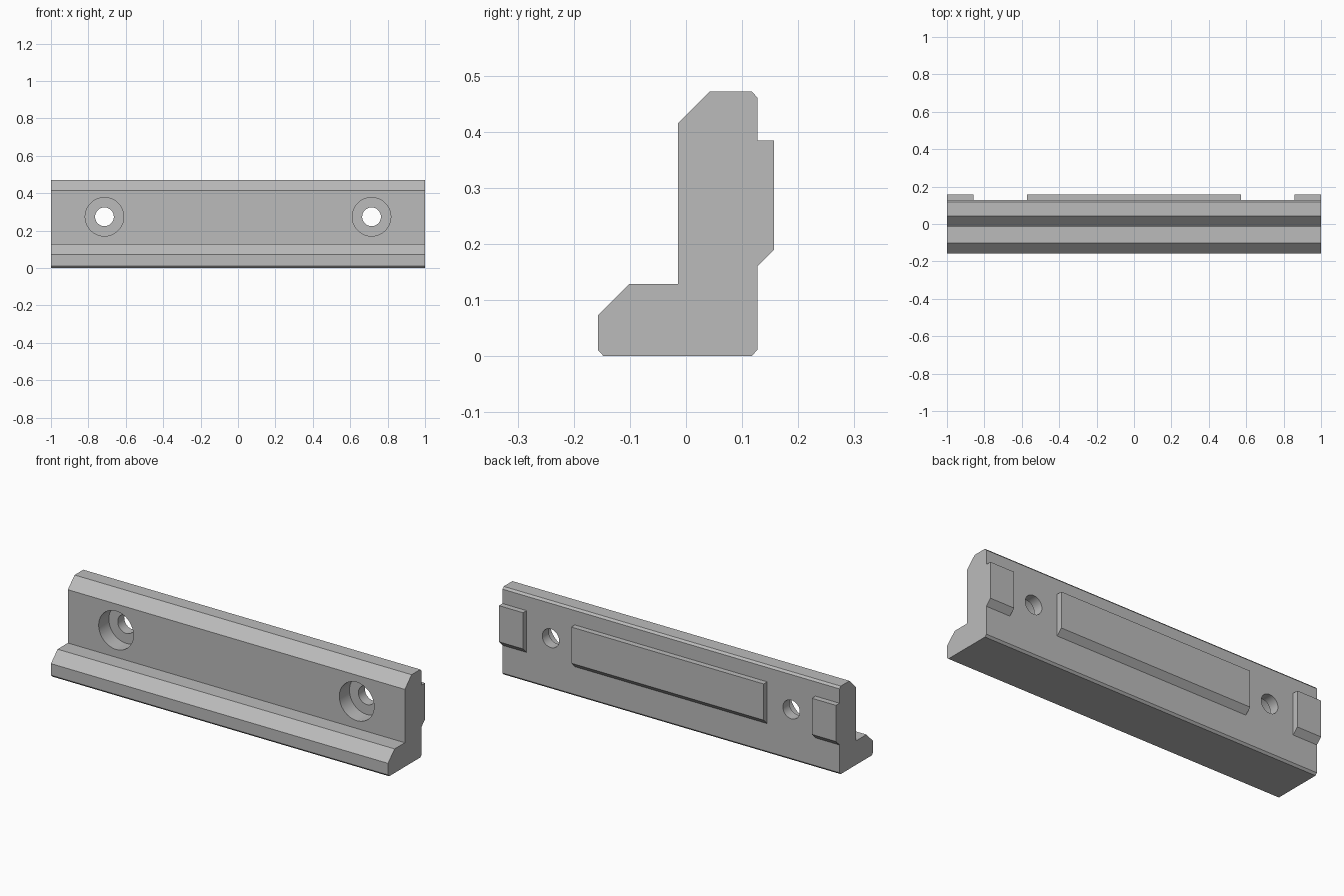
import bpy, bmesh, math
from mathutils import Matrix

cube = bpy.data.objects.get("Cube")
if cube:
    bpy.data.objects.remove(cube, do_unlink=True)

mat = bpy.data.materials.new("plain grey")
mat.use_nodes = True
GREY = (0.5, 0.5, 0.5, 1)
mat.diffuse_color = GREY
mat.node_tree.nodes["Principled BSDF"].inputs["Base Color"].default_value = GREY


def make_object(name, bm):
    bmesh.ops.recalc_face_normals(bm, faces=bm.faces)
    mesh = bpy.data.meshes.new(name)
    bm.to_mesh(mesh)
    bm.free()
    mesh.materials.append(mat)
    obj = bpy.data.objects.new(name, mesh)
    bpy.context.collection.objects.link(obj)
    return obj


def extrude_profile(name, profile, x0, x1):
    """Sweep a (y, z) outline along x."""
    bm = bmesh.new()
    face = bm.faces.new([bm.verts.new((x0, y, z)) for y, z in profile])
    swept = bmesh.ops.extrude_face_region(bm, geom=[face])["geom"]
    verts = [g for g in swept if isinstance(g, bmesh.types.BMVert)]
    bmesh.ops.translate(bm, verts=verts, vec=(x1 - x0, 0, 0))
    return make_object(name, bm)


def cylinder_cutter(name, x, z, radius, y0, y1):
    bm = bmesh.new()
    place = Matrix.Translation((x, (y0 + y1) / 2, z)) @ Matrix.Rotation(math.pi / 2, 4, "X")
    bmesh.ops.create_cone(bm, cap_ends=True, segments=64, radius1=radius,
                          radius2=radius, depth=y1 - y0, matrix=place)
    obj = make_object(name, bm)
    obj.hide_render = True
    return obj


# Stepped jaw body with chamfered edges
FRONT, BACK = -0.014, 0.127
body = extrude_profile("jaw_body", [
    (-0.147, 0), (0.117, 0), (BACK, 0.011), (BACK, 0.461), (0.117, 0.472),
    (0.043, 0.472), (FRONT, 0.415), (FRONT, 0.129), (-0.101, 0.129),
    (-0.157, 0.073), (-0.157, 0.011)], -1, 1)

# Counterbored bolt holes
cutters = []
for side, x in (("right", -0.714), ("left", 0.714)):
    cutters.append(cylinder_cutter(side + "_bolt_hole", x, 0.274, 0.05, -0.3, 0.3))
    cutters.append(cylinder_cutter(side + "_counterbore", x, 0.274, 0.103, -0.1, FRONT + 0.086))
for cutter in cutters:
    cut = body.modifiers.new(cutter.name, "BOOLEAN")
    cut.operation = "DIFFERENCE"
    cut.solver = "EXACT"
    cut.object = cutter

# Apply the cuts, then drop the cutters
bpy.context.view_layer.update()
graph = bpy.context.evaluated_depsgraph_get()
body.data = bpy.data.meshes.new_from_object(body.evaluated_get(graph))
body.modifiers.clear()
for cutter in cutters:
    bpy.data.objects.remove(cutter, do_unlink=True)

# Raised locating pads on the back, sloped underneath
pad = [(BACK, 0.16), (0.157, 0.19), (0.157, 0.384), (BACK, 0.384)]
for name, x0, x1 in (("right_end_pad", -1, -0.857), ("centre_pad", -0.571, 0.571),
                     ("left_end_pad", 0.857, 1)):
    extrude_profile(name, pad, x0, x1)

# Smooth bores, sharp edges
bpy.ops.object.select_all(action="DESELECT")
body.select_set(True)
bpy.context.view_layer.objects.active = body
bpy.ops.object.shade_smooth_by_angle(angle=math.radians(30))
